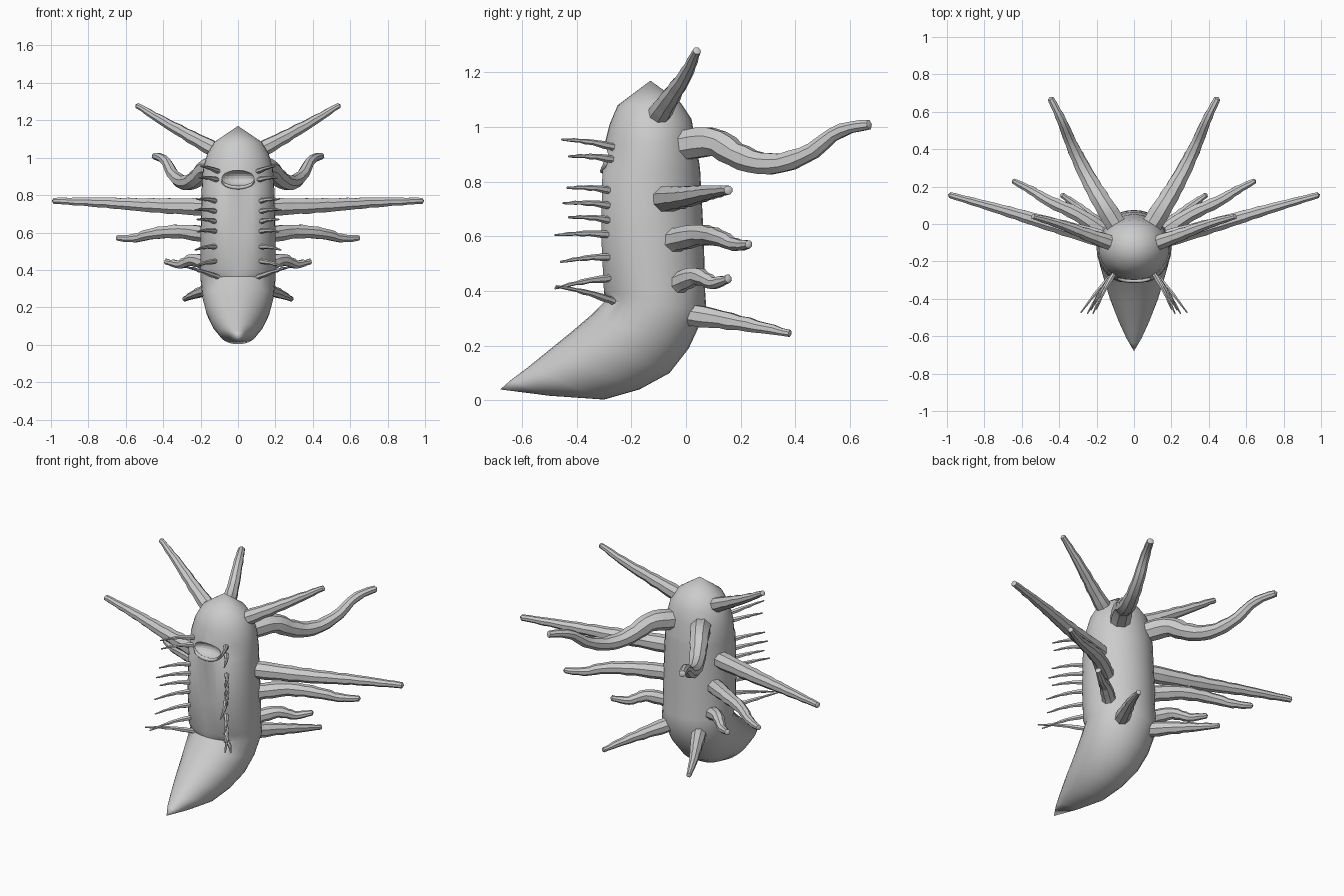
import bpy, bmesh, math
from mathutils import Vector

old = bpy.data.objects.get("Cube")
if old:
    bpy.data.objects.remove(old)

# One plain grey for the whole creature
grey = bpy.data.materials.new("shell_grey")
grey.use_nodes = True
colour = (0.6, 0.6, 0.6, 1)
grey.diffuse_color = colour
grey.node_tree.nodes["Principled BSDF"].inputs["Base Color"].default_value = colour


def skin(name, rings, start, end, angle):
    """Bridge rings of points and close both ends to a point."""
    bm = bmesh.new()
    loops = [[bm.verts.new(p) for p in ring] for ring in rings]
    n = len(loops[0])
    for a, b in zip(loops, loops[1:]):
        for i in range(n):
            j = (i + 1) % n
            bm.faces.new((a[i], a[j], b[j], b[i]))
    for loop, tip in ((loops[0], start), (loops[-1], end)):
        v = bm.verts.new(tip)
        for i in range(n):
            bm.faces.new((v, loop[i], loop[(i + 1) % n]))
    bmesh.ops.recalc_face_normals(bm, faces=bm.faces)
    mesh = bpy.data.meshes.new(name)
    bm.to_mesh(mesh)
    bm.free()
    mesh.materials.append(grey)
    obj = bpy.data.objects.new(name, mesh)
    bpy.context.collection.objects.link(obj)
    smooth(obj, angle)
    return obj


def smooth(obj, angle):
    bpy.ops.object.select_all(action='DESELECT')
    obj.select_set(True)
    bpy.context.view_layer.objects.active = obj
    bpy.ops.object.shade_smooth_by_angle(angle=math.radians(angle))


def along(points, t):
    """Smooth point at t (0 to 1) on a path through the points."""
    s = t * (len(points) - 1)
    k = min(int(s), len(points) - 2)
    u = s - k
    b, c = points[k], points[k + 1]
    a = points[k - 1] if k else b * 2 - c
    d = points[k + 2] if k + 2 < len(points) else c * 2 - b
    return 0.5 * (2 * b + (c - a) * u + (2 * a - 5 * b + 4 * c - d) * u * u
                  + (3 * b - a - 3 * c + d) * u ** 3)


def tentacle(name, path, r0, r1, sides, steps, wobble):
    """Faceted, slightly knobbly tapering limb, made for both sides."""
    for side, sx in (("left", 1), ("right", -1)):
        pts = [Vector((p[0] * sx, p[1], p[2])) for p in path]
        rings = []
        for i in range(steps + 1):
            t = i / steps
            c = along(pts, t)
            d = (along(pts, min(t + .02, 1)) - along(pts, max(t - .02, 0))).normalized()
            u = d.cross(Vector((0, 0, 1))).normalized()
            v = u.cross(d)
            r = r0 + (r1 - r0) * t
            c = c + v * wobble * r * math.sin(i * 2.1) * t
            r *= 1 + wobble * math.cos(i * 2.6)
            rings.append([c + r * (u * math.cos(a) + v * math.sin(a))
                          for a in (math.tau * (k + .5) / sides for k in range(sides))])
        tip = pts[-1] + (pts[-1] - along(pts, .95)).normalized() * r1 * .6
        skin(f"{side}_{name}", rings, pts[0], tip, 30)


# Body: front (y, z), back (y, z), half width, flat belly or not
sections = [
    (-.25, 1.08, -.02, 1.09, .125, 0),
    (-.28, 1.01, .02, 1.03, .165, 0),
    (-.30, .93, .035, .95, .187, 0),
    (-.31, .85, .05, .86, .193, 0),
    (-.325, .83, .052, .84, .194, 1),
    (-.33, .60, .065, .60, .20, 1),
    (-.32, .40, .07, .40, .20, 1),
    (-.295, .365, .075, .33, .20, 0),
    (-.35, .31, .01, .19, .19, 0),
    (-.42, .25, -.06, .10, .17, 0),
    (-.50, .185, -.17, .04, .14, 0),
    (-.58, .12, -.30, .003, .10, 0),
    (-.64, .075, -.50, .017, .05, 0),
]
body_rings = []
for fy, fz, by, bz, w, flat in sections:
    front, back = Vector((0, fy, fz)), Vector((0, by, bz))
    mid, half = (front + back) / 2, (front - back) / 2
    ring = []
    for k in range(32):
        a = math.tau * k / 32
        depth = min(math.cos(a), .9) if flat else math.cos(a)
        ring.append(mid + half * depth + Vector((w * math.sin(a), 0, 0)))
    body_rings.append(ring)
body = skin("body", body_rings, (0, -.13, 1.17), (0, -.68, .04), 50)

# Mouth hollow
bpy.ops.mesh.primitive_uv_sphere_add(segments=24, ring_count=12, location=(0, -.32, .89))
cutter = bpy.context.object
cutter.name = "mouth_cutter"
cutter.scale = (.10, .07, .045)
cutter.data.materials.append(grey)
cutter.hide_render = True
cutter.hide_set(True)
cut = body.modifiers.new("mouth", 'BOOLEAN')
cut.operation = 'DIFFERENCE'
cut.object = cutter

# Lower lip ridge
lip = [Vector((.09 * math.sin(a), -.285 - .02 * math.cos(a), .885 - .045 * math.cos(a)))
       for a in (math.radians(d) for d in range(-80, 81, 16))]
lip_rings = [[p + Vector((0, .010 * math.cos(b), .010 * math.sin(b)))
              for b in (math.tau * k / 8 for k in range(8))] for p in lip]
skin("lower_lip", lip_rings, lip[0], lip[-1], 50)

# Large side tentacles
tentacle("horn", [(.10, -.11, 1.03), (.24, -.06, 1.105), (.40, 0, 1.195), (.54, .04, 1.28)],
         .046, .015, 8, 14, .06)
tentacle("back_tentacle", [(.08, -.03, .93), (.16, .10, .945), (.22, .20, .89), (.28, .31, .865),
                           (.34, .44, .90), (.39, .56, .985), (.445, .67, 1.01)],
         .062, .019, 8, 20, .05)
tentacle("long_arm", [(.13, -.09, .735), (.45, .0, .745), (.72, .08, .76), (.985, .155, .77)],
         .052, .017, 8, 20, .05)
tentacle("middle_arm", [(.15, -.05, .585), (.30, .05, .605), (.45, .12, .595),
                        (.55, .18, .57), (.645, .23, .57)], .048, .016, 8, 16, .07)
tentacle("lower_arm", [(.15, -.03, .43), (.24, .04, .455), (.31, .10, .43), (.385, .155, .445)],
         .042, .015, 8, 12, .08)
tentacle("bottom_arm", [(.09, .0, .315), (.16, .13, .295), (.23, .26, .27), (.285, .38, .245)],
         .046, .013, 8, 12, .07)

# Thin feelers beside the belly: base z, tip x, tip y, tip z
feelers = [
    (.925, .20, -.455, .955), (.88, .21, -.43, .893), (.765, .22, -.435, .778),
    (.71, .23, -.45, .722), (.655, .22, -.43, .67), (.605, .22, -.48, .605),
    (.525, .23, -.46, .507), (.45, .25, -.48, .41), (.36, .285, -.475, .418),
]
for n, (z, tx, ty, tz) in enumerate(feelers, 1):
    base, tip = Vector((.10, -.255, z)), Vector((tx, ty, tz))
    bend = (base + tip) / 2 + Vector((.008, 0, .006))
    tentacle(f"feeler_{n}", [base, bend, tip], .016, .004, 6, 9, .15)
